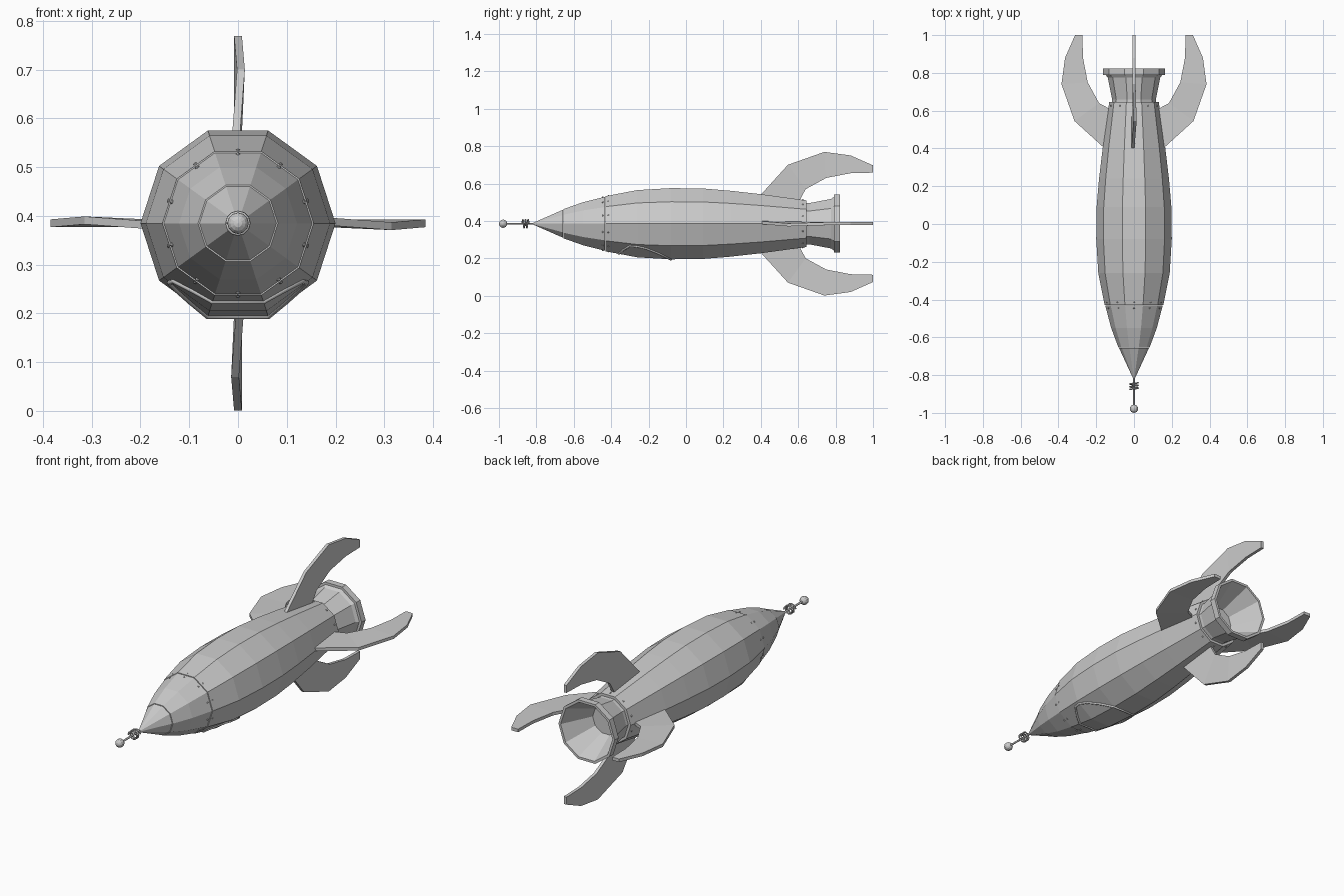
import bpy, bmesh
from math import sin, cos, pi, radians
from mathutils import Vector, Matrix

if "Cube" in bpy.data.objects:
    bpy.data.objects.remove(bpy.data.objects["Cube"])

CZ = 0.385      # height of the long axis
SIDES = 10
HULL = [(-0.815, 0.006), (-0.655, 0.08), (-0.55, 0.121), (-0.43, 0.153), (-0.26, 0.189),
        (-0.08, 0.2), (0.09, 0.198), (0.24, 0.185), (0.40, 0.166), (0.645, 0.131)]


def finish(bm, name):
    bmesh.ops.recalc_face_normals(bm, faces=bm.faces)
    me = bpy.data.meshes.new(name)
    bm.to_mesh(me)
    bm.free()
    ob = bpy.data.objects.new(name, me)
    bpy.context.collection.objects.link(ob)
    return ob


def lathe(name, profile, sides=SIDES):
    """Revolve (y, radius) points around the long axis, capping both ends."""
    bm = bmesh.new()
    rings = [[bm.verts.new((r * cos(2 * pi * k / sides), y, CZ + r * sin(2 * pi * k / sides)))
              for k in range(sides)] for y, r in profile]
    for a, b in zip(rings, rings[1:]):
        for k in range(sides):
            j = (k + 1) % sides
            bm.faces.new((a[k], a[j], b[j], b[k]))
    bm.faces.new(rings[0])
    bm.faces.new(rings[-1])
    return finish(bm, name)


def hull_point(y, deg, lift=0.0):
    """Point on the ten-sided hull at station y and angle deg."""
    for (y0, r0), (y1, r1) in zip(HULL, HULL[1:]):
        if y0 <= y <= y1:
            r = r0 + (r1 - r0) * (y - y0) / (y1 - y0)
            break
    off = (deg % 36) - 18
    d = r * cos(pi / SIDES) / cos(radians(off)) + lift
    return Vector((d * cos(radians(deg)), y, CZ + d * sin(radians(deg))))


def wire(name, points, radius, cyclic=False, res=1):
    cu = bpy.data.curves.new(name, 'CURVE')
    cu.dimensions = '3D'
    cu.bevel_depth = radius
    cu.bevel_resolution = res
    cu.use_fill_caps = True
    sp = cu.splines.new('POLY')
    sp.points.add(len(points) - 1)
    for p, co in zip(sp.points, points):
        p.co = (*co, 1)
    sp.use_cyclic_u = cyclic
    ob = bpy.data.objects.new(name, cu)
    bpy.context.collection.objects.link(ob)
    return ob


# Hull in three plates with fine stepped seams
lathe("nose_tip", HULL[:1] + [(-0.657, 0.079)])
lathe("nose_cone", [(-0.655, 0.082)] + HULL[2:3] + [(-0.432, 0.152)])
lathe("main_hull", [(-0.43, 0.155)] + HULL[4:])

# Hollow flared exhaust
lathe("exhaust_nozzle", [(0.64, 0.118), (0.66, 0.116), (0.775, 0.139), (0.79, 0.15), (0.79, 0.163),
                         (0.823, 0.163), (0.823, 0.15), (0.665, 0.075)])

# Four curved fins: (y, distance from axis, sideways bend)
FIN = [(0.40, 0.155, -0.006), (0.545, 0.315, 0.006), (0.74, 0.384, 0.0), (0.88, 0.365, 0.0),
       (1.0, 0.312, 0.0), (1.0, 0.273, 0.0), (0.88, 0.27, 0.0), (0.75, 0.245, 0.0),
       (0.64, 0.185, 0.0), (0.605, 0.12, -0.004)]
HALF = 0.008
for i, side in enumerate(("top", "right", "bottom", "left")):
    bm = bmesh.new()
    plates = [[bm.verts.new((b + s * HALF, y, r)) for y, r, b in FIN] for s in (-1, 1)]
    n = len(FIN)
    for k in range(n):
        j = (k + 1) % n
        bm.faces.new((plates[0][k], plates[0][j], plates[1][j], plates[1][k]))
    # Ladder of quads between leading and trailing edges
    for p in plates:
        for k in range(n // 2 - 1):
            bm.faces.new((p[k], p[k + 1], p[n - 2 - k], p[n - 1 - k]))
    bm.transform(Matrix.Translation((0, 0, CZ)) @ Matrix.Rotation(i * pi / 2, 4, 'Y'))
    finish(bm, side + "_fin")

# Nose antenna: rod, coil and ball
wire("antenna_rod", [(0, -0.80, CZ), (0, -0.975, CZ)], 0.005)
TURNS, STEPS = 2.5, 30
wire("antenna_coil",
     [(0.022 * cos(t * TURNS * 2 * pi / STEPS), -0.84 - 0.036 * t / STEPS,
       CZ + 0.022 * sin(t * TURNS * 2 * pi / STEPS)) for t in range(STEPS + 1)], 0.004)
bm = bmesh.new()
bmesh.ops.create_uvsphere(bm, u_segments=12, v_segments=8, radius=0.022,
                          matrix=Matrix.Translation((0, -0.978, CZ)) @ Matrix.Rotation(pi / 2, 4, 'X'))
finish(bm, "antenna_ball")

# Window frame wrapped around the underside: (y, degrees from straight down)
half = [(-0.36, 18), (-0.335, 33), (-0.30, 48), (-0.26, 49), (-0.21, 44), (-0.14, 31), (-0.08, 18)]
loop = [hull_point(y, 270 + a, 0.001) for y, a in half]
loop += [hull_point(y, 270 - a, 0.001) for y, a in reversed(half)]
wire("window_frame", loop, 0.006, cyclic=True)

# Rivets at the middle of each hull face by the seams
bm = bmesh.new()
for y in (-0.445, -0.415, 0.625):
    for k in range(SIDES):
        bmesh.ops.create_icosphere(bm, subdivisions=1, radius=0.005,
                                   matrix=Matrix.Translation(hull_point(y, 36 * k + 18)))
finish(bm, "rivets")
